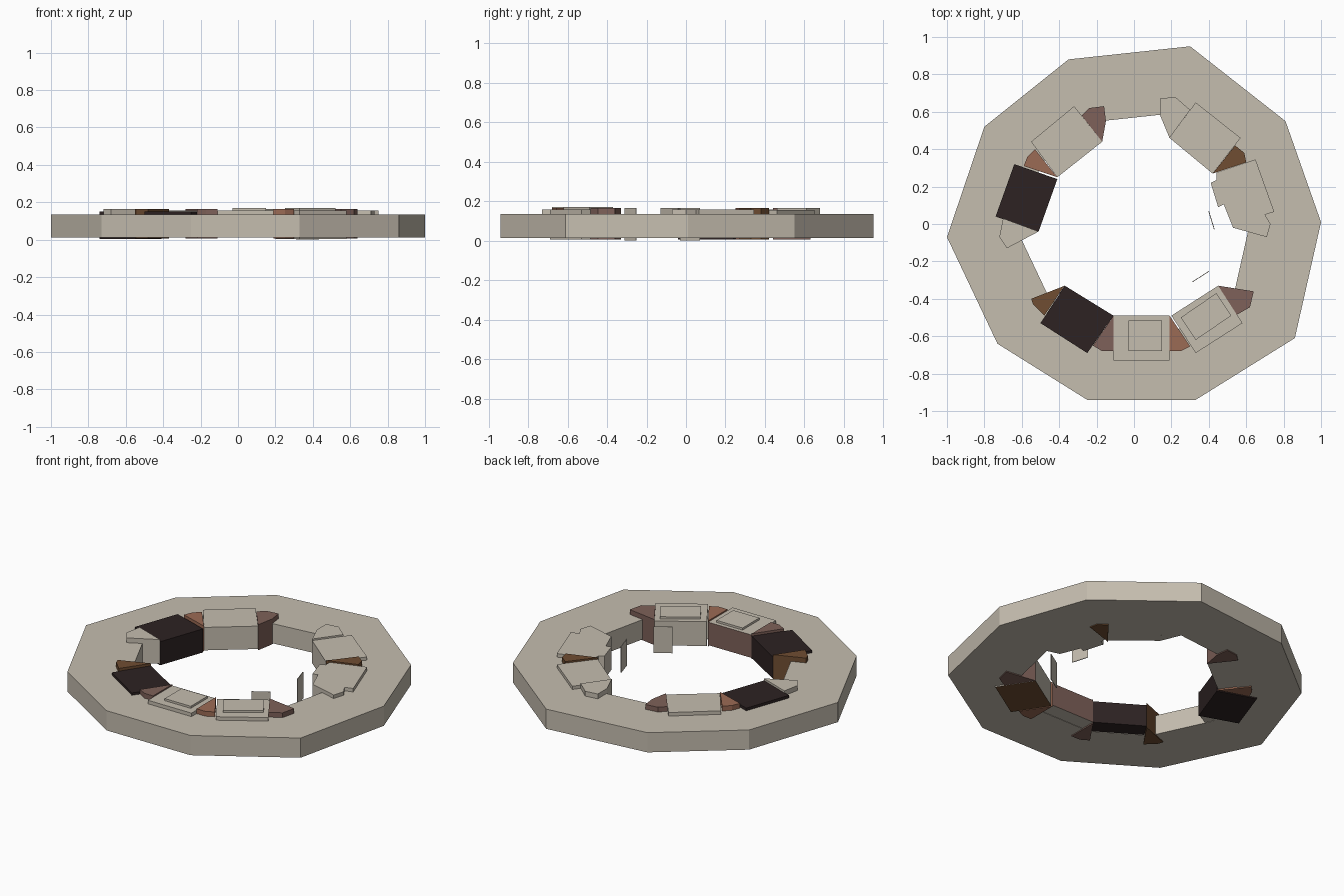
import bpy, bmesh


def mat(name, col):
    m = bpy.data.materials.new(name)
    m.diffuse_color = (*col, 1)
    return m


STONE = mat("pale_stone", (0.56, 0.51, 0.43))
DARK = mat("dark_stone", (0.026, 0.016, 0.016))
MAUVE = mat("mauve_brick", (0.21, 0.12, 0.10))
TERRA = mat("terracotta_brick", (0.33, 0.145, 0.09))
BROWN = mat("brown_brick", (0.16, 0.075, 0.032))


def finish(name, bm, mats):
    bmesh.ops.recalc_face_normals(bm, faces=bm.faces)
    me = bpy.data.meshes.new(name)
    bm.to_mesh(me)
    bm.free()
    for m in mats:
        me.materials.append(m)
    ob = bpy.data.objects.new(name, me)
    bpy.context.collection.objects.link(ob)
    return ob


def prism(name, pts, z0, z1, m, accent=None, rule=None):
    """Vertical prism; faces matching rule take the accent colour."""
    bm = bmesh.new()
    lo = [bm.verts.new((x, y, z0)) for x, y in pts]
    hi = [bm.verts.new((x, y, z1)) for x, y in pts]
    bm.faces.new(lo)
    bm.faces.new(hi)
    n = len(pts)
    for i in range(n):
        j = (i + 1) % n
        bm.faces.new((lo[i], lo[j], hi[j], hi[i]))
    bmesh.ops.recalc_face_normals(bm, faces=bm.faces)
    if accent:
        for f in bm.faces:
            f.material_index = int(rule(f.normal))
    return finish(name, bm, [m, accent] if accent else [m])


# Ten-sided floor ring with a scaled-down hole
OUT = [(0.30, 0.95), (0.81, 0.55), (1.0, 0.01), (0.86, -0.61), (0.33, -0.94),
       (-0.25, -0.94), (-0.73, -0.64), (-1.0, -0.07), (-0.80, 0.52), (-0.35, 0.88)]
bm = bmesh.new()
loops = [[bm.verts.new((x * s, y * s, z)) for x, y in OUT]
         for s, z in ((1, 0.012), (1, 0.135), (0.62, 0.135), (0.62, 0.012))]
for k in range(4):
    a, b = loops[k], loops[(k + 1) % 4]
    for i in range(10):
        j = (i + 1) % 10
        bm.faces.new((a[i], a[j], b[j], b[i]))
finish("stone_ring", bm, [STONE])

# Rim blocks
prism("front_block", [(-0.11, -0.73), (0.19, -0.73), (0.19, -0.49), (-0.11, -0.49)],
      0.014, 0.157, STONE, MAUVE, lambda n: n.y > 0.9)
prism("front_block_panel", [(-0.03, -0.68), (0.15, -0.68), (0.15, -0.515), (-0.03, -0.515)],
      0.15, 0.17, STONE)
prism("front_right_block", [(0.45, -0.33), (0.58, -0.53), (0.33, -0.69), (0.20, -0.49)],
      0.005, 0.157, STONE, BROWN, lambda n: n.z < -0.9)
prism("front_right_panel", [(0.44, -0.37), (0.52, -0.49), (0.33, -0.62), (0.25, -0.50)],
      0.15, 0.17, STONE)
prism("front_left_block", [(-0.37, -0.33), (-0.11, -0.49), (-0.25, -0.69), (-0.50, -0.53)],
      0.014, 0.15, DARK)
prism("left_block", [(-0.64, 0.32), (-0.41, 0.24), (-0.51, -0.04), (-0.74, 0.04)],
      0.005, 0.152, DARK)
prism("back_left_block", [(-0.32, 0.63), (-0.17, 0.44), (-0.41, 0.25), (-0.55, 0.44)],
      0.014, 0.157, STONE)
prism("back_right_block", [(0.19, 0.46), (0.42, 0.27), (0.57, 0.46), (0.33, 0.65)],
      0.014, 0.155, STONE)
prism("right_broken_block",
      [(0.44, 0.275), (0.65, 0.345), (0.75, 0.065), (0.70, 0.05), (0.73, 0.0),
       (0.71, -0.07), (0.53, -0.02), (0.48, 0.105), (0.45, 0.09), (0.41, 0.22), (0.44, 0.235)],
      0.014, 0.157, STONE)

# Wedge bricks filling the corners between blocks
WEDGES = {
    "front_left_wedge": (MAUVE, [(-0.11, -0.49), (-0.22, -0.65), (-0.17, -0.68), (-0.11, -0.68)]),
    "front_right_wedge": (TERRA, [(0.19, -0.49), (0.30, -0.655), (0.25, -0.68), (0.19, -0.68)]),
    "right_front_wedge": (MAUVE, [(0.45, -0.33), (0.64, -0.36), (0.62, -0.445), (0.55, -0.485)]),
    "right_back_wedge": (BROWN, [(0.42, 0.27), (0.54, 0.42), (0.59, 0.38), (0.60, 0.33)]),
    "back_right_wedge": (STONE, [(0.19, 0.46), (0.14, 0.58), (0.14, 0.67), (0.22, 0.68), (0.30, 0.61)]),
    "back_left_wedge": (MAUVE, [(-0.17, 0.44), (-0.28, 0.58), (-0.24, 0.62), (-0.16, 0.63), (-0.15, 0.55)]),
    "left_back_wedge": (TERRA, [(-0.41, 0.25), (-0.53, 0.40), (-0.57, 0.36), (-0.59, 0.31)]),
    "left_stone_wedge": (STONE, [(-0.51, -0.04), (-0.68, -0.13), (-0.72, -0.07), (-0.70, 0.03)]),
    "left_front_wedge": (BROWN, [(-0.37, -0.33), (-0.48, -0.49), (-0.54, -0.43), (-0.55, -0.40)]),
}
for name, (m, pts) in WEDGES.items():
    prism(name, pts, 0.014 if m is STONE else 0.006, 0.165, m)

# Loose upright slabs floating inside the hole
prism("loose_slab_right", [(0.397, 0.07), (0.401, 0.071), (0.432, -0.03), (0.428, -0.031)],
      0.0, 0.165, STONE)
prism("loose_slab_front", [(0.31, -0.309), (0.40, -0.251), (0.402, -0.254), (0.312, -0.312)],
      0.0, 0.165, STONE)
